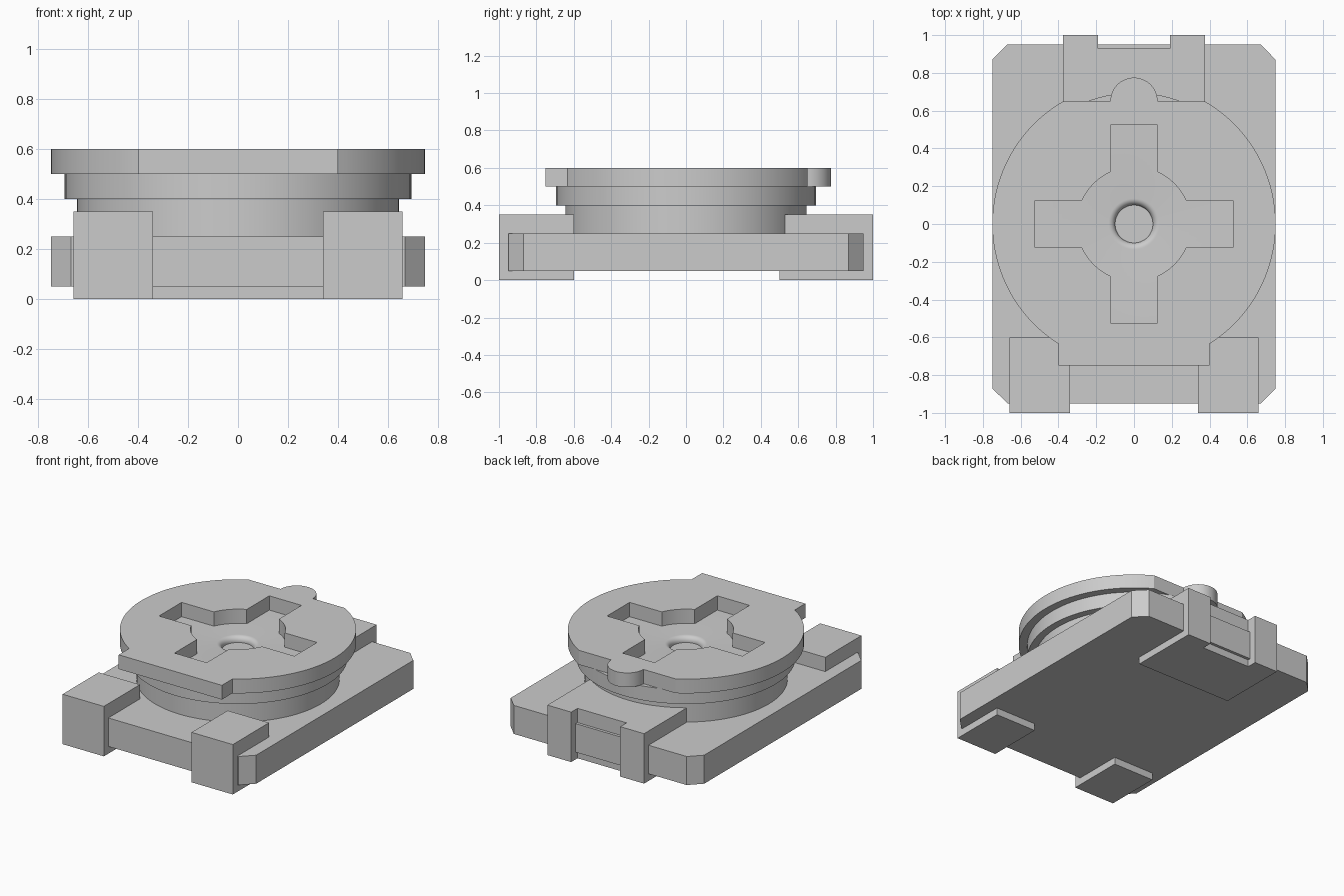
import bpy, bmesh, math

cube = bpy.data.objects.get("Cube")
if cube:
    bpy.data.objects.remove(cube, do_unlink=True)

GREY = (0.6, 0.6, 0.6, 1.0)
grey = bpy.data.materials.new("light grey")
grey.use_nodes = True
grey.diffuse_color = GREY
for node in grey.node_tree.nodes:
    if node.type == 'BSDF_PRINCIPLED':
        node.inputs["Base Color"].default_value = GREY


def finish(name, bm):
    bmesh.ops.recalc_face_normals(bm, faces=bm.faces[:])
    mesh = bpy.data.meshes.new(name)
    bm.to_mesh(mesh)
    bm.free()
    mesh.materials.append(grey)
    obj = bpy.data.objects.new(name, mesh)
    bpy.context.collection.objects.link(obj)
    bpy.ops.object.select_all(action='DESELECT')
    obj.select_set(True)
    bpy.context.view_layer.objects.active = obj
    bpy.ops.object.shade_smooth_by_angle(angle=math.radians(30))
    return obj


def prism(name, loops, bottom, top):
    """Upright solid from an outline, with any further loops as holes."""
    bm = bmesh.new()
    edges = []
    for loop in loops:
        verts = [bm.verts.new((x, y, top)) for x, y in loop]
        edges += [bm.edges.new((a, b)) for a, b in zip(verts, verts[1:] + verts[:1])]
    walls = bmesh.ops.extrude_edge_only(bm, edges=edges)["geom"]
    low_verts = [g for g in walls if isinstance(g, bmesh.types.BMVert)]
    bmesh.ops.translate(bm, verts=low_verts, vec=(0, 0, bottom - top))
    low = set(low_verts)
    low_edges = [e for e in bm.edges if e.verts[0] in low and e.verts[1] in low]
    for ring in (edges, low_edges):
        bmesh.ops.triangle_fill(bm, edges=ring, use_beauty=True)
    return finish(name, bm)


def lathe(name, profile, steps=96):
    bm = bmesh.new()
    verts = [bm.verts.new((r, 0, z)) for r, z in profile]
    edges = [bm.edges.new(pair) for pair in zip(verts, verts[1:])]
    bmesh.ops.spin(bm, geom=verts + edges, cent=(0, 0, 0), axis=(0, 0, 1),
                   angle=2 * math.pi, steps=steps, use_duplicate=False)
    bmesh.ops.remove_doubles(bm, verts=bm.verts[:], dist=0.0001)
    return finish(name, bm)


def arc(radius, start, end, steps, cy=0.0):
    angles = [start + (end - start) * i / steps for i in range(steps + 1)]
    return [(radius * math.cos(a), cy + radius * math.sin(a)) for a in angles]


def mirrored(half):
    """Complete a right-hand outline across x = 0."""
    return half + [(-x, y) for x, y in reversed(half)]


# Base plate with clipped corners
prism("base_plate", [mirrored([(0.67, -0.95), (0.75, -0.87), (0.75, 0.87), (0.67, 0.95)])],
      0.05, 0.25)

# Two front terminals
for side, s in (("left", 1), ("right", -1)):
    prism("front_terminal_" + side,
          [[(s * 0.34, -1), (s * 0.66, -1), (s * 0.66, -0.6), (s * 0.34, -0.6)]], 0, 0.35)

# Notched rear terminal, whose foot reaches a little further in
rear = [(0.375, 1), (0.19, 1), (0.19, 0.93)]
prism("rear_terminal", [mirrored([(0.375, 0.53)] + rear)], 0.05, 0.35)
prism("rear_terminal_foot", [mirrored([(0.375, 0.5)] + rear)], 0, 0.05)

# Stepped rotor body with a rounded dimple in its top
dimple = [(0.135 - 0.035 * math.sin(a), 0.465 + 0.035 * math.cos(a))
          for a in [math.pi / 2 * i / 8 for i in range(8, -1, -1)]]
lathe("rotor_body", [(0, 0.46), (0.1, 0.46)] + dimple +
      [(0.695, 0.5), (0.695, 0.4), (0.645, 0.4), (0.645, 0.25), (0, 0.25)])

# Rotor cap: square front, flat rear with a round pointer, cross-shaped opening
R = 0.75
half_cap = [(0.4, -0.75)]
half_cap += arc(R, -math.acos(0.4 / R), math.asin(0.65 / R), 40)
half_cap += arc(0.125, 0, math.pi / 2 * 0.95, 12, cy=0.65)
cross = []
bend = math.atan2(0.125, 0.275)
for quarter in range(4):
    c, s = [(1, 0), (0, 1), (-1, 0), (0, -1)][quarter]
    piece = [(0.525, -0.125), (0.525, 0.125)] + arc(0.302, bend, math.pi / 2 - bend, 10)
    cross += [(c * x - s * y, s * x + c * y) for x, y in piece]
prism("rotor_cap", [mirrored(half_cap), cross], 0.5, 0.6)
